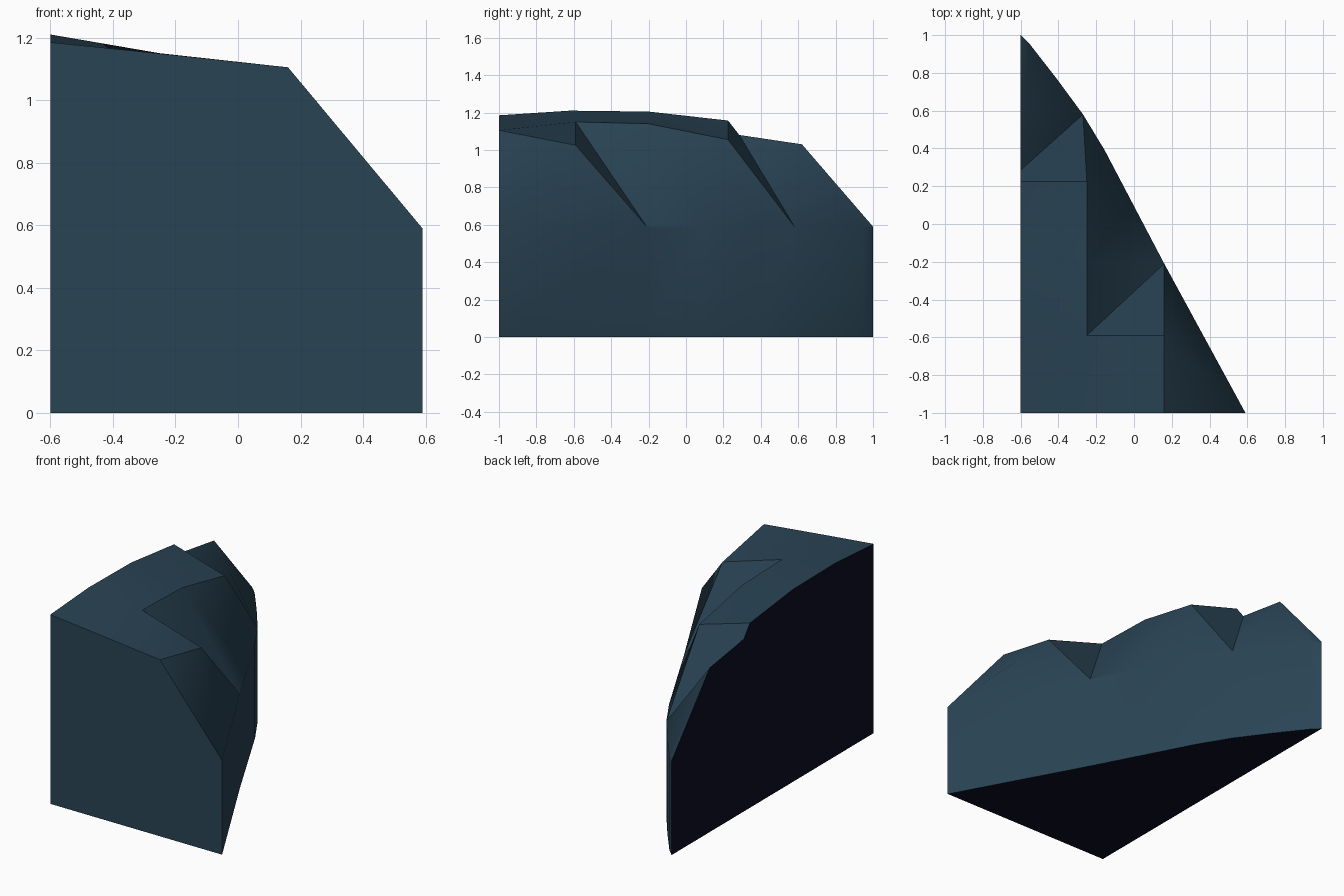
import bpy, bmesh, math

if "Cube" in bpy.data.objects:
    bpy.data.objects.remove(bpy.data.objects["Cube"])


def material(name, rgb):
    m = bpy.data.materials.new(name)
    m.diffuse_color = (*rgb, 1)
    m.use_nodes = True
    m.node_tree.nodes["Principled BSDF"].inputs["Base Color"].default_value = m.diffuse_color
    return m


slate = material("slate blue rock", (0.022, 0.056, 0.088))
navy = material("dark navy cut side", (0.004, 0.004, 0.017))

RIM = 0.59
bm = bmesh.new()

# Curved rim of the outer wall, front to back
rim_xy = [(.59, -1), (.16, -.21), (0, .095), (-.155, .39), (-.27, .58),
          (-.41, .77), (-.55, .95), (-.6, 1)]
rim = [bm.verts.new((x, y, RIM)) for x, y in rim_xy]
base = [bm.verts.new((x, y, 0)) for x, y in rim_xy]

# Ridge along the cut side, front to back
ridge = [bm.verts.new((-.6, y, z)) for y, z in
         [(-1, 1.185), (-.62, 1.21), (-.2, 1.205), (.225, 1.157), (.285, 1.08), (.62, 1.03)]]

# Shoulder of the rock, and the lower front step
mid = [bm.verts.new((-.25, y, z)) for y, z in
       [(-1, 1.149), (-.59, 1.15), (-.2, 1.14), (.225, 1.055)]]
step = [bm.verts.new((.16, y, z)) for y, z in [(-1, 1.105), (-.59, 1.025)]]
corner = bm.verts.new((-.6, -1, 0))

faces = []
# Upper plateau strips
for i in range(3):
    faces += [(ridge[i], mid[i], mid[i + 1]), (ridge[i], mid[i + 1], ridge[i + 1])]
# Front step: top, outer slope and back slope
faces += [(mid[0], step[0], mid[1]), (step[0], step[1], mid[1]),
          (step[0], rim[0], step[1]), (rim[0], rim[1], step[1]),
          (mid[1], step[1], rim[1])]
# Middle slope down to the rim
faces += [(mid[1], rim[1], mid[2]), (mid[2], rim[1], rim[2]), (mid[2], rim[2], mid[3]),
          (mid[3], rim[2], rim[3]), (mid[3], rim[3], rim[4])]
# Notch and rear block
faces += [(ridge[3], mid[3], rim[4], ridge[4]), (ridge[4], rim[4], ridge[5])]
faces += [(ridge[5], rim[i], rim[i + 1]) for i in range(4, 7)]
# Outer wall and front
faces += [(base[i], base[i + 1], rim[i + 1], rim[i]) for i in range(7)]
faces += [(corner, base[0], rim[0], step[0], mid[0], ridge[0])]
for f in faces:
    bm.faces.new(f)
# Dark flat cut side and underside
for f in ([corner] + ridge + [rim[7], base[7]], [corner] + base[::-1]):
    bm.faces.new(f).material_index = 1
bmesh.ops.recalc_face_normals(bm, faces=bm.faces[:])

mesh = bpy.data.meshes.new("rock_ledge")
bm.to_mesh(mesh)
bm.free()
mesh.materials.append(slate)
mesh.materials.append(navy)
rock = bpy.data.objects.new("rock_ledge", mesh)
bpy.context.collection.objects.link(rock)
bpy.context.view_layer.objects.active = rock
rock.select_set(True)
bpy.ops.object.shade_smooth_by_angle(angle=math.radians(30))
